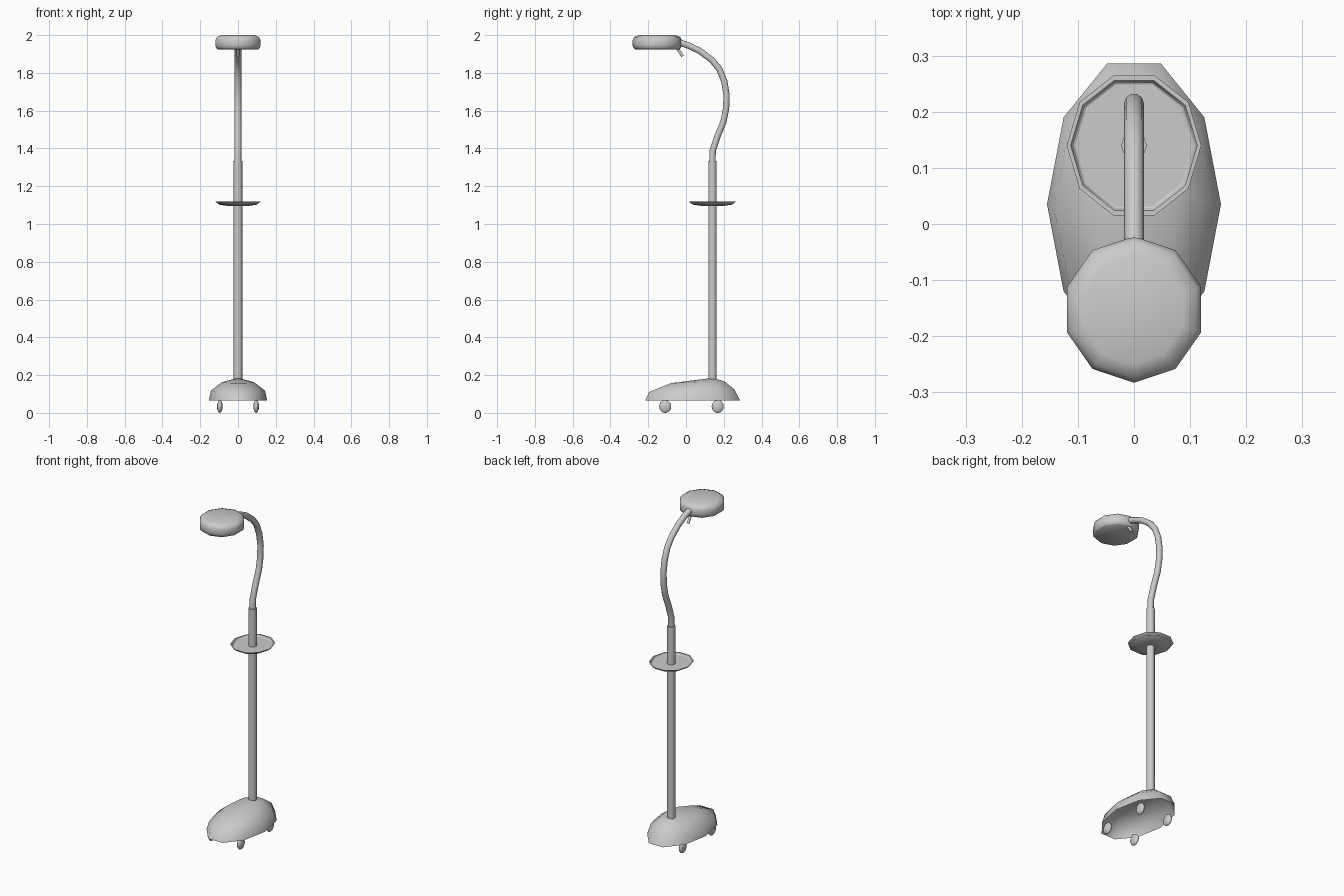
import bpy, bmesh, math
from mathutils import Vector

if "Cube" in bpy.data.objects:
    bpy.data.objects.remove(bpy.data.objects["Cube"])


def finish(obj, angle=40):
    bpy.ops.object.select_all(action='DESELECT')
    obj.select_set(True)
    bpy.context.view_layer.objects.active = obj
    bpy.ops.object.shade_smooth_by_angle(angle=math.radians(angle))
    return obj


def loft(name, rings, sides=10, phase=0.0, cap_bottom=True, cap_top=True, tip=None, angle=40):
    """Skin elliptical rings (centre y, z, radius x, radius y, z tilt), bottom to top."""
    bm = bmesh.new()
    loops = []
    for cy, z, rx, ry, tilt in rings:
        loop = []
        for i in range(sides):
            a = phase + 2 * math.pi * i / sides
            loop.append(bm.verts.new((rx * math.cos(a), cy + ry * math.sin(a), z + tilt * math.sin(a))))
        loops.append(loop)
    for lo, hi in zip(loops, loops[1:]):
        for i in range(sides):
            j = (i + 1) % sides
            bm.faces.new((lo[i], lo[j], hi[j], hi[i]))
    if cap_bottom:
        bm.faces.new(loops[0][::-1])
    if tip:
        t = bm.verts.new(tip)
        for i in range(sides):
            bm.faces.new((loops[-1][i], loops[-1][(i + 1) % sides], t))
    elif cap_top:
        bm.faces.new(loops[-1])
    mesh = bpy.data.meshes.new(name)
    bm.to_mesh(mesh)
    bm.free()
    obj = bpy.data.objects.new(name, mesh)
    bpy.context.collection.objects.link(obj)
    return finish(obj, angle)


def tube(name, points, radius):
    curve = bpy.data.curves.new(name, 'CURVE')
    curve.dimensions = '3D'
    curve.bevel_depth = radius
    curve.bevel_resolution = 3
    curve.use_fill_caps = True
    spline = curve.splines.new('POLY')
    spline.points.add(len(points) - 1)
    for p, (y, z) in zip(spline.points, points):
        p.co = (0, y, z, 1)
    obj = bpy.data.objects.new(name, curve)
    bpy.context.collection.objects.link(obj)
    bpy.ops.object.select_all(action='DESELECT')
    obj.select_set(True)
    bpy.context.view_layer.objects.active = obj
    bpy.ops.object.convert(target='MESH')
    return finish(bpy.context.object)


POLE_Y = 0.14

# Hollow domed base, open underneath, with its peak at the pole
loft("base_shell", [
    (0.035, 0.065, 0.155, 0.264, 0),
    (0.03, 0.118, 0.143, 0.237, 0.008),
    (0.06, 0.163, 0.085, 0.147, 0.006),
], cap_bottom=False, tip=(0, POLE_Y, 0.185), angle=60)

# Four flattened caster balls
for side, sx in (("left", -1), ("right", 1)):
    for end, y in (("front", -0.11), ("back", 0.168)):
        bpy.ops.mesh.primitive_uv_sphere_add(segments=12, ring_count=8, radius=1,
                                             location=(sx * 0.096, y, 0.034))
        wheel = bpy.context.object
        wheel.name = f"caster_{end}_{side}"
        wheel.scale = (0.015, 0.032, 0.034)
        finish(wheel, 60)

# Straight pole
loft("pole", [(POLE_Y, 0.175, 0.023, 0.023, 0), (POLE_Y, 1.333, 0.023, 0.023, 0)])

# Shallow tray with a raised rim
loft("tray", [
    (POLE_Y, 1.095, 0.05, 0.055, 0),
    (POLE_Y, 1.102, 0.098, 0.107, 0),
    (POLE_Y, 1.118, 0.12, 0.131, 0),
    (POLE_Y, 1.118, 0.113, 0.122, 0),
    (POLE_Y, 1.107, 0.107, 0.116, 0),
])

# Gooseneck arm
tube("gooseneck", [(0.139, 1.325), (0.142, 1.39), (0.167, 1.465), (0.198, 1.54),
                   (0.212, 1.61), (0.215, 1.68), (0.203, 1.755), (0.177, 1.82),
                   (0.137, 1.868), (0.075, 1.915), (0.02, 1.942), (-0.05, 1.968)], 0.0175)

# Lamp head: a rounded puck
loft("lamp_head", [
    (-0.1525, 1.925, 0.113, 0.117, 0),
    (-0.1525, 1.932, 0.121, 0.126, 0),
    (-0.1525, 1.947, 0.126, 0.1305, 0),
    (-0.1525, 1.973, 0.126, 0.1305, 0),
    (-0.1525, 1.990, 0.117, 0.122, 0),
    (-0.1525, 2.0, 0.092, 0.096, 0),
], phase=math.pi / 2, angle=60)

# Small handle below the head joint
tube("head_handle", [(-0.055, 1.945), (-0.018, 1.888)], 0.008)
